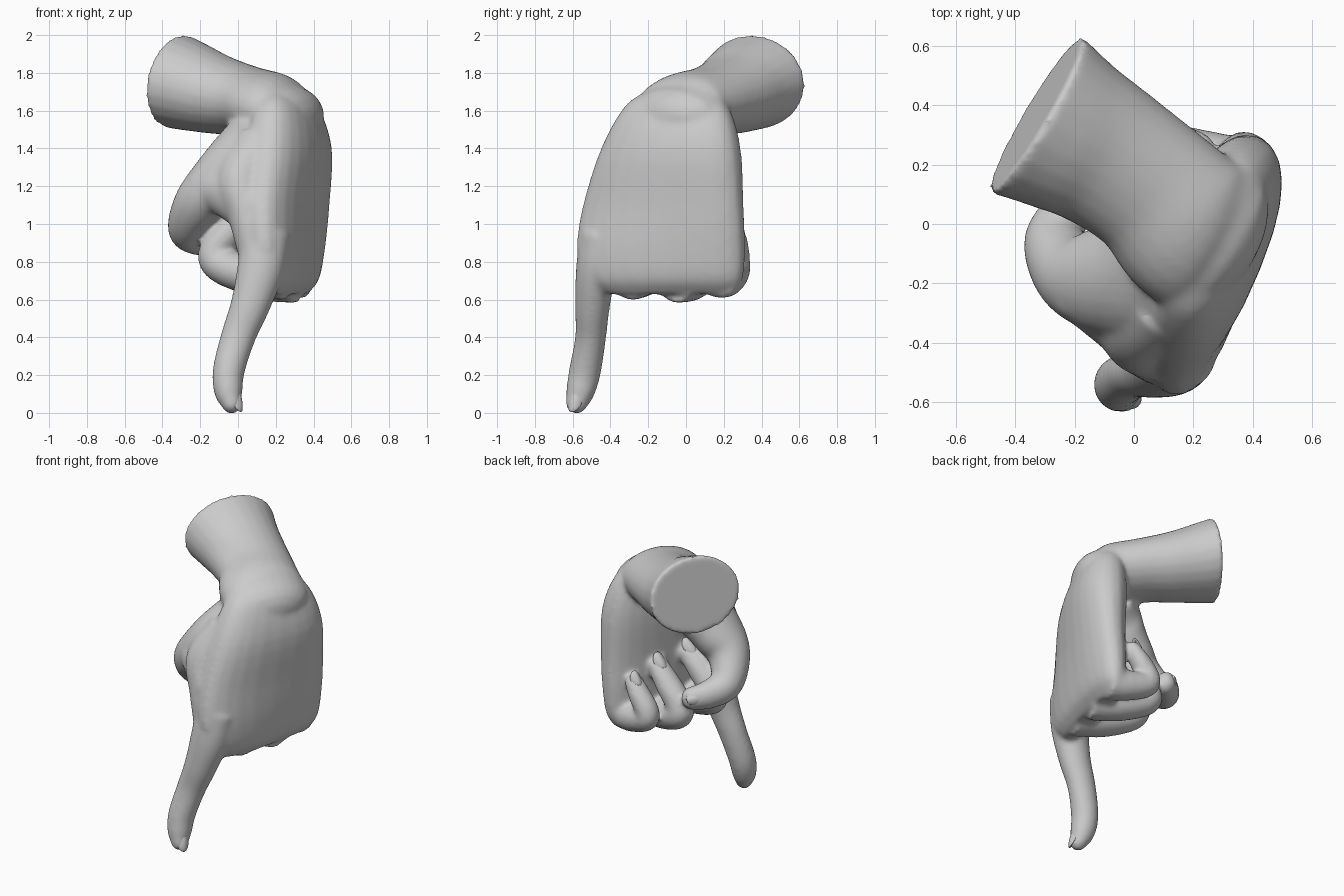
import bpy, bmesh, math
from mathutils import Vector

if "Cube" in bpy.data.objects:
    bpy.data.objects.remove(bpy.data.objects["Cube"])

SIDES = 24
bm = bmesh.new()


def spline(pts, steps=6):
    # Catmull-Rom through points that also carry half width and half thickness
    p = [Vector(q) for q in pts]
    p = [2 * p[0] - p[1]] + p + [2 * p[-1] - p[-2]]
    out = []
    for i in range(1, len(p) - 2):
        a, b, c, d = p[i - 1:i + 3]
        for k in range(steps):
            t = k / steps
            out.append(0.5 * (2 * b + (c - a) * t + (2 * a - 5 * b + 4 * c - d) * t * t
                              + (3 * b - a - 3 * c + d) * t ** 3))
    return out + [p[-2]]


def skin(rings):
    rows = [[bm.verts.new(c) for c in r] for r in rings]
    for a, b in zip(rows, rows[1:]):
        for i in range(SIDES):
            j = (i + 1) % SIDES
            bm.faces.new((a[i], a[j], b[j], b[i]))
    bm.faces.new(rows[0][::-1])
    bm.faces.new(rows[-1])


def oval(c, a, b, power=2.0):
    ring = []
    for i in range(SIDES):
        t = 2 * math.pi * i / SIDES
        co, si = math.cos(t), math.sin(t)
        ring.append(c + a * math.copysign(abs(co) ** (2 / power), co)
                    + b * math.copysign(abs(si) ** (2 / power), si))
    return ring


def tube(pts, side, tilt=1.0):
    # flat at the first point, rounded at the last
    s = spline(pts)
    rings = []
    for i, q in enumerate(s):
        t = Vector((s[min(i + 1, len(s) - 1)] - s[max(i - 1, 0)])[:3])
        t.z *= tilt
        t.normalize()
        u = Vector(side)
        u = (u - t * u.dot(t)).normalized()
        v = t.cross(u)
        rings.append(oval(Vector(q[:3]), u * q[3], v * q[4]))
    c, w, h = Vector(q[:3]), q[3], q[4]
    for deg in (20, 40, 60, 78):
        f = math.cos(math.radians(deg))
        rings.append(oval(c + t * h * math.sin(math.radians(deg)), u * w * f, v * h * f))
    skin(rings)


# forearm, flat at the cut end
tube([(-.332, .37, 1.757, .308, .252), (-.23, .31, 1.725, .28, .235), (-.1, .235, 1.685, .255, .21),
      (.06, .12, 1.65, .245, .185), (.18, .0, 1.615, .27, .185), (.255, -.05, 1.575, .275, .165)],
     (.52, .85, 0), tilt=.6)

# palm: z, index edge, little-finger edge, half thickness
palm = [(1.71, .17, -.2, .29, .12, .06), (1.62, .15, -.32, .36, .22, .13), (1.4, .12, -.44, .415, .28, .172),
        (1.1, .1, -.54, .415, .3, .155), (.87, .12, -.575, .395, .31, .14), (.71, .15, -.53, .375, .3, .115),
        (.63, .19, -.42, .345, .25, .06)]
rings = []
for r in spline(palm, 4):
    p, q = Vector((r[1], r[2], r[0])), Vector((r[3], r[4], r[0]))
    a = (q - p) / 2
    n = Vector((a.y, -a.x, 0)).normalized()
    rings.append(oval((p + q) / 2, a, -n * r[5], 2.4))
skin(rings)

# pointing finger
tube([(.15, -.44, .95, .12, .13), (.12, -.475, .76, .108, .125), (.065, -.495, .57, .093, .105),
      (.0, -.505, .4, .082, .092), (-.05, -.535, .22, .085, .085), (-.05, -.56, .11, .076, .076),
      (-.035, -.58, .05, .058, .055)], (0, 1, 0))

# thumb and the web of muscle beside it
tube([(.16, -.1, 1.47, .2, .17), (.02, -.18, 1.35, .21, .17), (-.12, -.19, 1.21, .18, .15),
      (-.215, -.16, 1.1, .135, .13), (-.27, -.05, .975, .105, .1), (-.21, .06, .925, .092, .08),
      (-.14, .14, .91, .075, .065)], (.5, .6, .6))
tube([(.12, -.25, 1.42, .15, .14), (.02, -.34, 1.23, .15, .14), (.06, -.41, 1.05, .12, .115),
      (.1, -.45, .85, .1, .1)], (0, 1, 0))
tube([(-.17, -.2, 1.2, .12, .13), (-.05, -.31, 1.17, .14, .12), (.08, -.41, 1.08, .14, .12)], (0, 0, 1))

# three curled fingers
curled = [
    [(.25, -.29, .72, .125, .125), (.07, -.22, .73, .115, .108), (-.1, -.14, .79, .095, .095),
     (-.115, -.125, .87, .09, .085), (-.02, -.13, .98, .085, .08), (.08, -.13, 1.08, .07, .06)],
    [(.305, -.05, .705, .125, .125), (.15, .03, .7, .11, .105), (-.01, .1, .75, .093, .09),
     (-.02, .1, .82, .086, .083), (.07, .09, .93, .082, .075), (.16, .08, 1.04, .068, .056)],
    [(.35, .18, .72, .115, .115), (.25, .22, .715, .095, .098), (.12, .26, .75, .08, .08),
     (.11, .265, .81, .075, .072), (.165, .26, .89, .072, .066), (.22, .25, .97, .06, .05)],
]
for pts in curled:
    tube(pts, (.45, .89, 0))

bmesh.ops.recalc_face_normals(bm, faces=bm.faces)
mesh = bpy.data.meshes.new("hand")
bm.to_mesh(mesh)
bm.free()
hand = bpy.data.objects.new("hand", mesh)
bpy.context.collection.objects.link(hand)

# fuse the parts into one skin and soften the joins
m = hand.modifiers.new("fuse", 'REMESH')
m.mode = 'VOXEL'
m.voxel_size = 0.014
m.use_smooth_shade = True
m = hand.modifiers.new("soften", 'SMOOTH')
m.factor = 0.5
m.iterations = 12


# fingernails
def nail(name, loc, along, out, length, width):
    y = Vector(along).normalized()
    z = Vector(out)
    z = (z - y * z.dot(y)).normalized()
    x = y.cross(z)
    b = bmesh.new()
    bmesh.ops.create_uvsphere(b, u_segments=16, v_segments=10, radius=1)
    for v in b.verts:
        c = v.co.copy()
        v.co = Vector(loc) + x * c.x * width + y * c.y * length + z * (c.z * .014 - .02 * c.x * c.x)
    me = bpy.data.meshes.new(name)
    b.to_mesh(me)
    b.free()
    for p in me.polygons:
        p.use_smooth = True
    bpy.context.collection.objects.link(bpy.data.objects.new(name, me))


nail("index_nail", (.005, -.594, .07), (.12, -.15, -.75), (.85, -.5, 0), .068, .042)
nail("thumb_nail", (-.19, .16, .935), (.6, .7, -.1), (-.6, .55, .45), .065, .046)
for name, pts, w in zip(("middle_nail", "ring_nail", "little_nail"), curled, (.046, .043, .038)):
    p, q = Vector(pts[-2][:3]), Vector(pts[-1][:3])
    d = (q - p).normalized()
    out = Vector((-.7, .25, .65))
    out = (out - d * out.dot(d)).normalized()
    nail(name, q + d * .01 + out * (pts[-1][4] - .002), d, out, w * 1.4, w)
